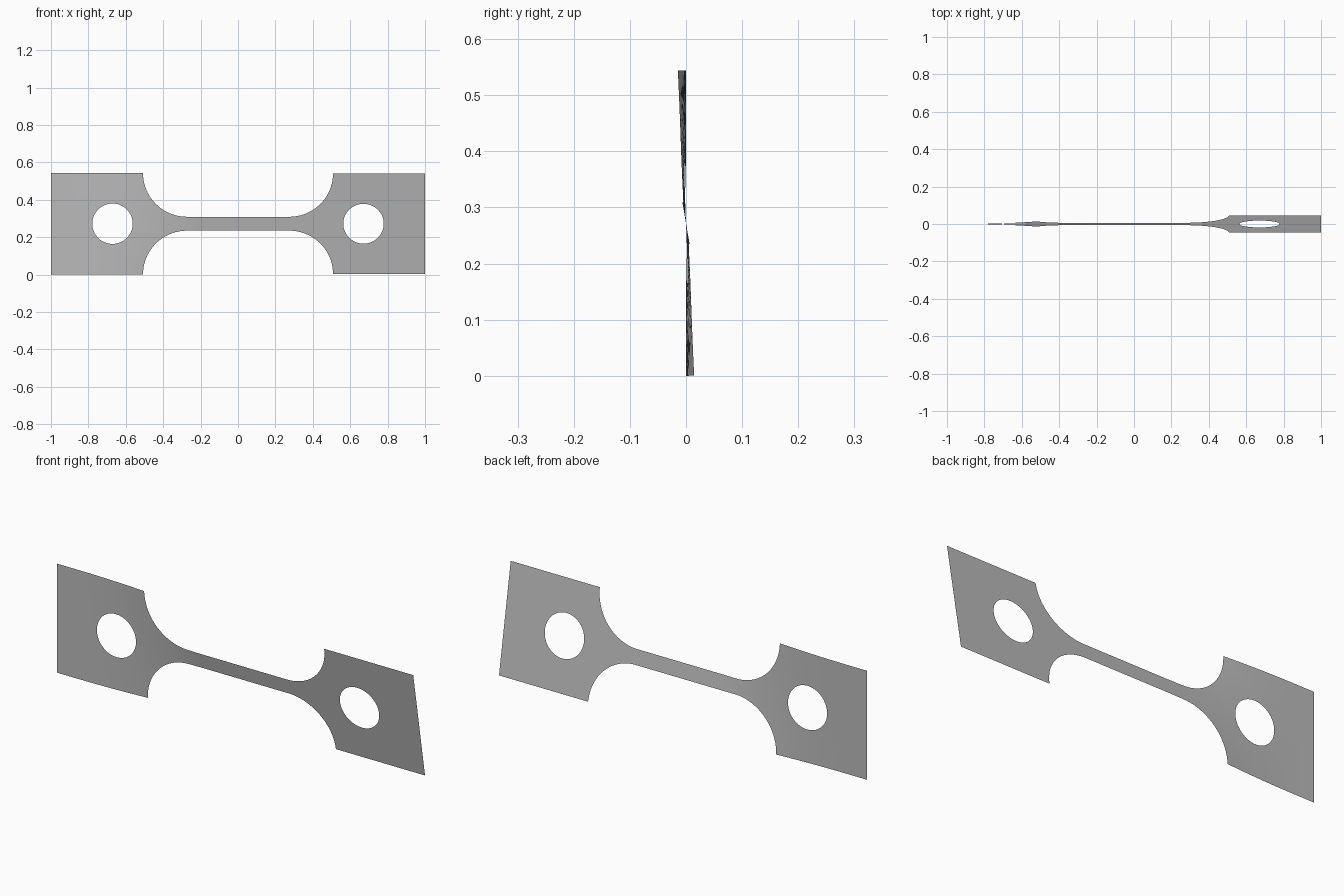
import bpy, bmesh
from math import sin, cos, pi, radians

if "Cube" in bpy.data.objects:
    bpy.data.objects.remove(bpy.data.objects["Cube"], do_unlink=True)

HALF_H = 0.272      # half height of the end tabs
BAR_H = 0.0375      # half height of the narrow bar
SHOULDER = 0.508    # inner edge of the tabs
RADIUS = HALF_H - BAR_H
HOLE_X, HOLE_R = 0.671, 0.108
TWIST = radians(9.8)

steel = bpy.data.materials.new("plain_grey")
steel.use_nodes = True
grey = (0.5, 0.5, 0.5, 1)
steel.diffuse_color = grey
steel.node_tree.nodes["Principled BSDF"].inputs["Base Color"].default_value = grey


def add_loop(bm, points):
    verts = [bm.verts.new((x, 0, h)) for x, h in points]
    for a, b in zip(verts, verts[1:] + verts[:1]):
        bm.edges.new((a, b))


# Outline: one quarter, mirrored to all four
fillet = [(SHOULDER - RADIUS + RADIUS * cos(a), HALF_H - RADIUS * sin(a))
          for a in [i * pi / 48 for i in range(25)]]
quarter = [(1, HALF_H)] + fillet
upper = quarter + [(-x, h) for x, h in reversed(quarter)]
outline = upper + [(x, -h) for x, h in reversed(upper)]

bm = bmesh.new()
add_loop(bm, outline)

# Round hole in each tab
for side in (-1, 1):
    add_loop(bm, [(side * HOLE_X + HOLE_R * cos(i * pi / 32),
                   HOLE_R * sin(i * pi / 32)) for i in range(64)])
bmesh.ops.triangle_fill(bm, edges=bm.edges[:], use_beauty=True, normal=(0, -1, 0))

# Cross cuts where the sheet twists
for i in range(37):
    bmesh.ops.bisect_plane(bm, geom=bm.verts[:] + bm.edges[:] + bm.faces[:],
                           plane_co=(-0.92 + i * 0.02, 0, 0), plane_no=(1, 0, 0))

# Twist about the long axis, easing in through the right tab
for v in bm.verts:
    t = min(max((v.co.x + 0.9) / 0.7, 0), 1)
    angle = TWIST * t * t
    h = v.co.z
    v.co.y = -h * sin(angle)
    v.co.z = HALF_H + h * cos(angle)

# Face the sheet to the front
bmesh.ops.recalc_face_normals(bm, faces=bm.faces[:])
bm.normal_update()
for f in bm.faces:
    if f.normal.y > 0:
        f.normal_flip()
    f.smooth = True

mesh = bpy.data.meshes.new("twisted_test_strip")
bm.to_mesh(mesh)
bm.free()
mesh.materials.append(steel)
strip = bpy.data.objects.new("twisted_test_strip", mesh)
bpy.context.collection.objects.link(strip)
